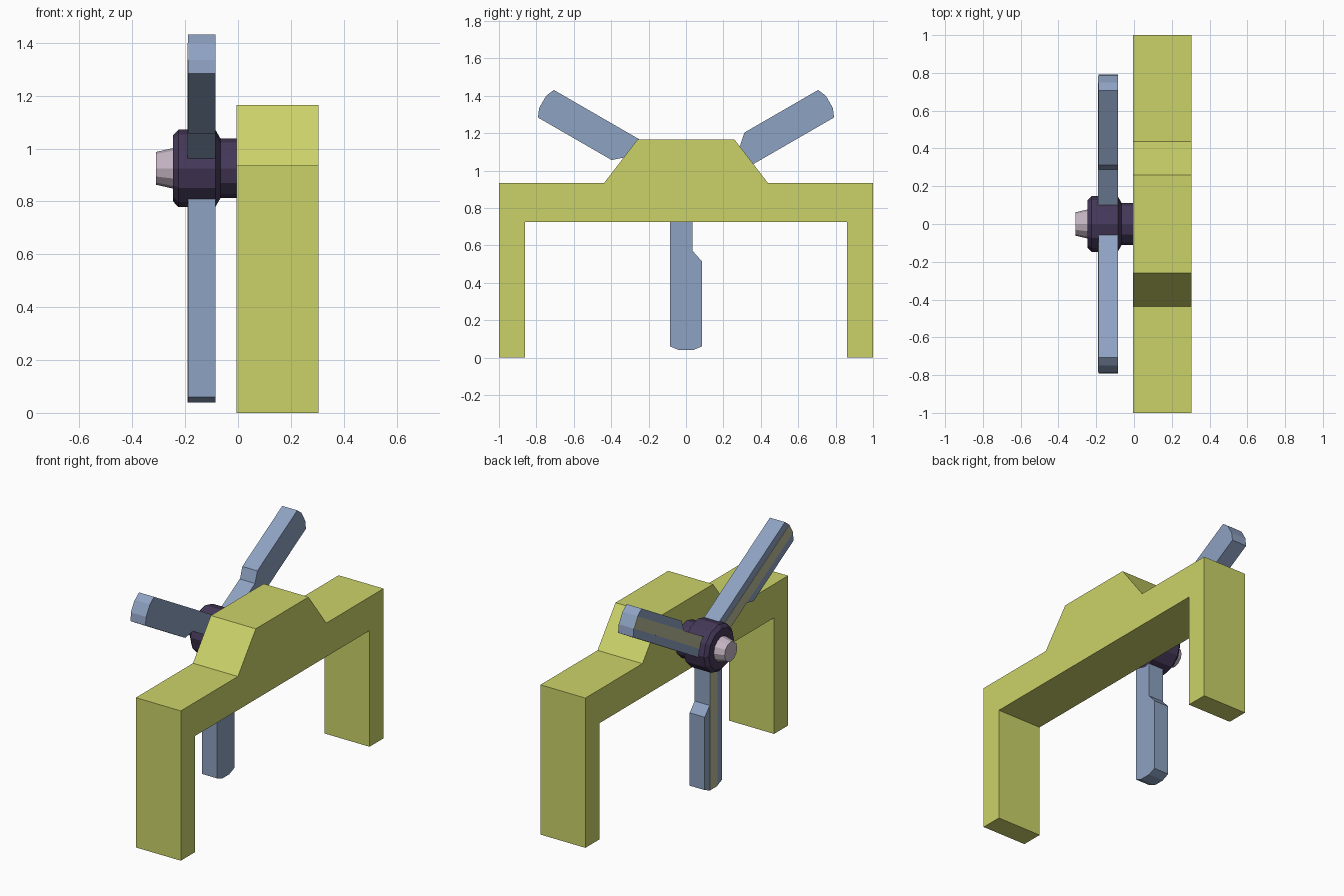
import bpy, bmesh
from math import sin, cos, pi, radians
from mathutils import Matrix

if "Cube" in bpy.data.objects:
    bpy.data.objects.remove(bpy.data.objects["Cube"])

HUB_Z = 0.925


def material(name, rgb):
    m = bpy.data.materials.new(name)
    m.diffuse_color = (*rgb, 1)
    m.use_nodes = True
    m.node_tree.nodes["Principled BSDF"].inputs["Base Color"].default_value = m.diffuse_color
    return m


def finish(bm, name, mat):
    bmesh.ops.recalc_face_normals(bm, faces=bm.faces)
    me = bpy.data.meshes.new(name)
    bm.to_mesh(me)
    bm.free()
    me.materials.append(mat)
    ob = bpy.data.objects.new(name, me)
    bpy.context.collection.objects.link(ob)
    return ob


def extrude_x(name, profile, x0, x1, mat):
    """Extrude a (y, z) outline along x."""
    bm = bmesh.new()
    face = bm.faces.new([bm.verts.new((x0, y, z)) for y, z in profile])
    ext = bmesh.ops.extrude_face_region(bm, geom=[face])
    verts = [g for g in ext["geom"] if isinstance(g, bmesh.types.BMVert)]
    bmesh.ops.translate(bm, verts=verts, vec=(x1 - x0, 0, 0))
    if not face.is_valid or len(bm.faces) == len(profile) + 1:
        bm.faces.new([bm.verts[i] for i in range(len(profile))])
    return finish(bm, name, mat)


def lathe_x(name, profile, mat, sides=12):
    """Spin an (x, radius) outline around the hub axis."""
    bm = bmesh.new()
    rings = [[bm.verts.new((x, r * cos(2 * pi * i / sides),
                            HUB_Z + r * sin(2 * pi * i / sides)))
              for i in range(sides)] for x, r in profile]
    for a, b in zip(rings, rings[1:]):
        for i in range(sides):
            j = (i + 1) % sides
            bm.faces.new((a[i], a[j], b[j], b[i]))
    bm.faces.new(rings[0])
    bm.faces.new(rings[-1])
    return finish(bm, name, mat)


yellow = material("yellow_green", (0.60, 0.65, 0.14))
blue = material("steel_blue", (0.27, 0.36, 0.54))
purple = material("dark_purple", (0.06, 0.04, 0.10))
mauve = material("pale_mauve", (0.55, 0.46, 0.54))
beige = material("beige", (0.50, 0.50, 0.32))

# Bridge frame: two legs, crossbar and raised trapezoid block
half = [(0.26, 1.165), (0.437, 0.935), (1, 0.935), (1, 0), (0.862, 0), (0.862, 0.725)]
frame = half + [(-y, z) for y, z in reversed(half)]
extrude_x("frame", frame, -0.005, 0.305, yellow)

# Hub with rear collar, and tapered nose cap
lathe_x("hub", [(-0.245, 0.126), (-0.225, 0.147), (-0.086, 0.147),
                (-0.066, 0.112), (0.0, 0.112)], purple)
lathe_x("nose_cap", [(-0.31, 0.062), (-0.24, 0.078)], mauve)

# Three handles with a stepped inner end and a coloured stripe
handle = [(-0.085, -0.06), (-0.085, -0.865), (-0.037, -0.885), (0.037, -0.885),
          (0.085, -0.865), (0.085, -0.41), (0.036, -0.355), (0.036, -0.06)]
stripe = [(-0.036, -0.1), (-0.036, -0.885), (0.036, -0.885), (0.036, -0.1)]
for k in range(3):
    place = Matrix.Translation((0, 0, HUB_Z)) @ Matrix.Rotation(radians(120 * k), 4, 'X')
    for name, prof, x0, x1, mat in (("handle", handle, -0.189, -0.085, blue),
                                    ("handle_stripe", stripe, -0.191, -0.188, beige)):
        ob = extrude_x(f"{name}_{k + 1}", prof, x0, x1, mat)
        ob.data.transform(place)
